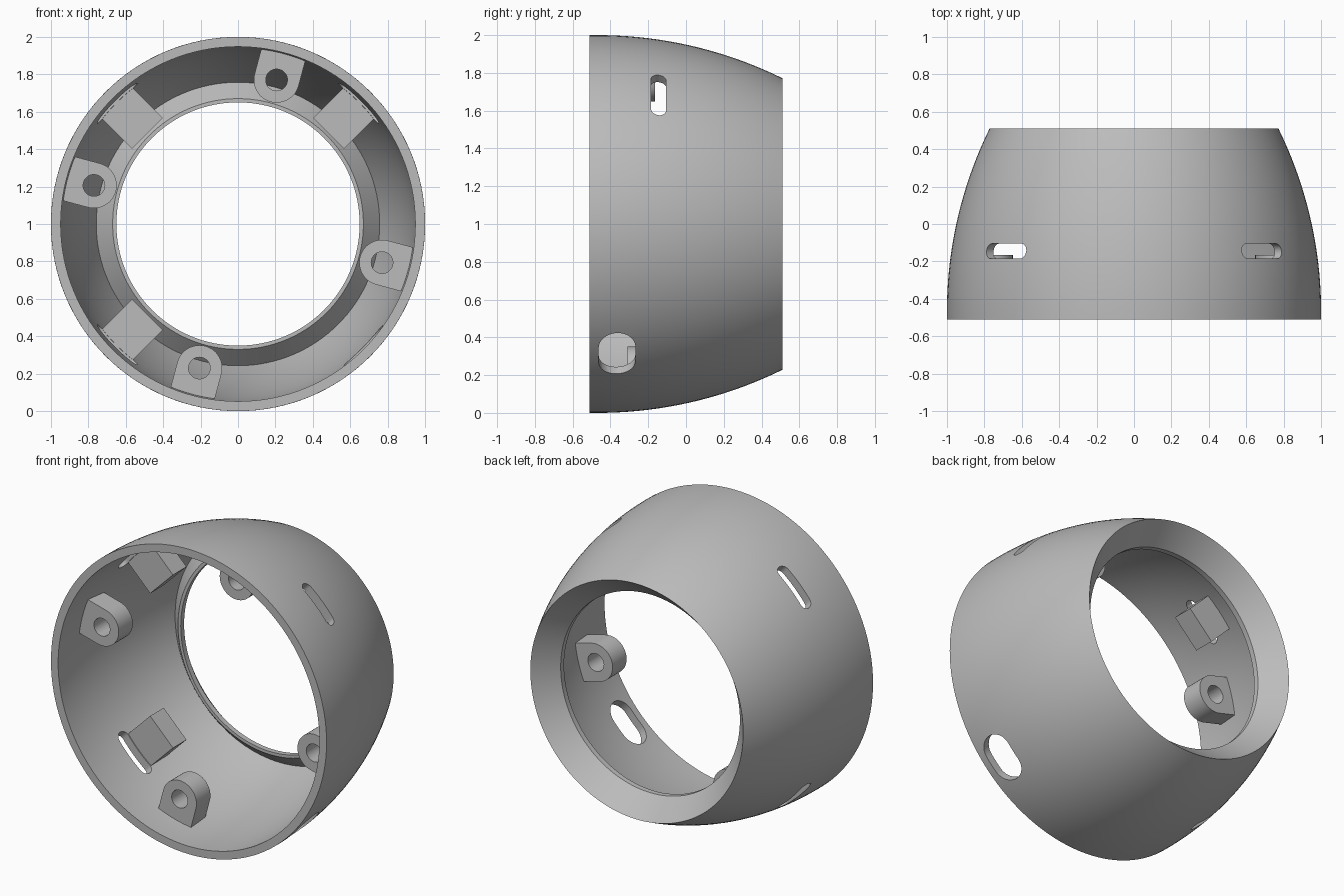
import bpy, bmesh, math
from mathutils import Vector

if "Cube" in bpy.data.objects:
    bpy.data.objects.remove(bpy.data.objects["Cube"], do_unlink=True)

grey = bpy.data.materials.new("plain grey")
grey.use_nodes = True
COLOUR = (0.5, 0.5, 0.5, 1)
grey.diffuse_color = COLOUR
grey.node_tree.nodes["Principled BSDF"].inputs["Base Color"].default_value = COLOUR


def finish(bm, name):
    bmesh.ops.recalc_face_normals(bm, faces=bm.faces)
    mesh = bpy.data.meshes.new(name)
    bm.to_mesh(mesh)
    bm.free()
    mesh.materials.append(grey)
    ob = bpy.data.objects.new(name, mesh)
    bpy.context.collection.objects.link(ob)
    return ob


def activate(ob):
    bpy.ops.object.select_all(action='DESELECT')
    ob.select_set(True)
    bpy.context.view_layer.objects.active = ob


def cut(ob, cutter):
    activate(ob)
    mod = ob.modifiers.new("cut", 'BOOLEAN')
    mod.operation, mod.solver, mod.object = 'DIFFERENCE', 'EXACT', cutter
    bpy.ops.object.modifier_apply(modifier=mod.name)
    bpy.data.objects.remove(cutter, do_unlink=True)


def smooth(ob):
    activate(ob)
    bpy.ops.object.shade_smooth_by_angle(angle=math.radians(30))


def place(angle, radial, tangent, y):
    """Ring coordinates to world position; the ring axis is y at z = 1."""
    a = math.radians(angle)
    return Vector((radial * math.cos(a) - tangent * math.sin(a), y,
                   1 + radial * math.sin(a) + tangent * math.cos(a)))


def prism(name, near, far):
    """Solid between two matching outlines."""
    bm = bmesh.new()
    a = [bm.verts.new(p) for p in near]
    b = [bm.verts.new(p) for p in far]
    bm.faces.new(a)
    bm.faces.new(b)
    for i in range(len(a)):
        j = (i + 1) % len(a)
        bm.faces.new((a[i], a[j], b[j], b[i]))
    return finish(bm, name)


def arc(cx, cy, r, start, end, n):
    return [(cx + r * math.cos(math.radians(start + (end - start) * i / n)),
             cy + r * math.sin(math.radians(start + (end - start) * i / n)))
            for i in range(n + 1)]


def along_y(name, angle, outline, y0, y1):
    return prism(name, [place(angle, r, t, y0) for r, t in outline],
                 [place(angle, r, t, y1) for r, t in outline])


def slot_cutter(angle, y, length, width):
    h = (length - width) / 2
    outline = arc(h, y, width / 2, -90, 90, 16) + arc(-h, y, width / 2, 90, 270, 16)
    return prism("slot_cutter", [place(angle, 0.8, t, v) for t, v in outline],
                 [place(angle, 1.15, t, v) for t, v in outline])


# Shell: barrel-curved wall with an inward funnel at the back
FRONT, BACK, BULGE, WALL = -0.51, 0.51, 2.22, 0.052


def outer_radius(y):
    return 1 - BULGE + math.sqrt(BULGE ** 2 - (y + 0.47) ** 2)


STEPS = 20
profile = []
for i in range(STEPS + 1):
    y = FRONT + (BACK - FRONT) * i / STEPS
    profile.append((outer_radius(y), y))
profile += [(0.65, 0.37), (0.65, 0.335), (0.67, 0.335)]
for i in range(STEPS + 1):
    y = 0.43 + (FRONT - 0.43) * i / STEPS
    profile.append((outer_radius(y) - WALL, y))

bm = bmesh.new()
verts = [bm.verts.new((r, y, 1)) for r, y in profile]
edges = [bm.edges.new((verts[i - 1], verts[i])) for i in range(len(verts))]
bmesh.ops.spin(bm, geom=verts + edges, cent=(0, 0, 1), axis=(0, 1, 0),
               angle=math.tau, steps=128, use_merge=True)
bmesh.ops.remove_doubles(bm, verts=bm.verts, dist=0.0001)
shell = finish(bm, "shell")

# Strap slots and the wide cable opening
for angle in (45, 135, 225):
    cut(shell, slot_cutter(angle, -0.145, 0.30, 0.08))
cut(shell, slot_cutter(-44, -0.365, 0.30, 0.195))
smooth(shell)

# Screw bosses with rounded inner ends
HALF, CENTRE = 0.122, 0.797
boss_outline = [(0.955, -HALF), (0.955, HALF)] + arc(CENTRE, 0, HALF, 90, 270, 24)
for i, angle in enumerate((75, 165, 255, 345)):
    boss = along_y(f"screw_boss_{i + 1}", angle, boss_outline, -0.31, -0.165)
    hole = along_y("hole_cutter", angle, arc(CENTRE, 0, 0.058, 0, 348.75, 31), -0.5, 0)
    cut(boss, hole)
    smooth(boss)

# Support blocks behind the strap slots
block_outline = [(0.685, -0.117), (0.925, -0.117), (0.925, 0.117), (0.685, 0.117)]
for i, angle in enumerate((45, 135, 225)):
    along_y(f"support_block_{i + 1}", angle, block_outline, -0.1, 0.04)
